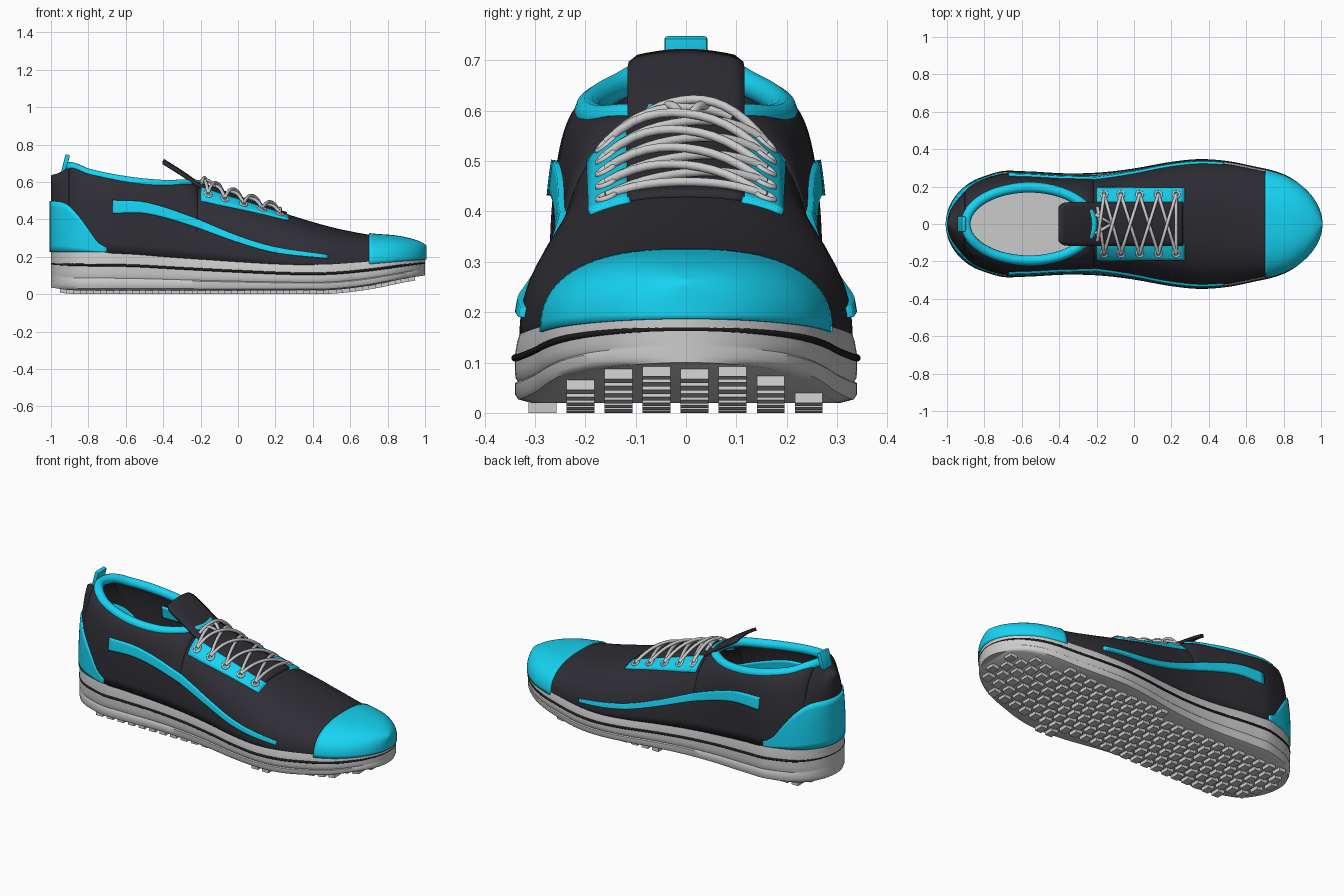
import bpy, bmesh, math
from mathutils import Matrix, Vector

if "Cube" in bpy.data.objects:
    bpy.data.objects.remove(bpy.data.objects["Cube"])


def material(name, rgb):
    m = bpy.data.materials.new(name)
    m.diffuse_color = (*rgb, 1)
    m.use_nodes = True
    m.node_tree.nodes["Principled BSDF"].inputs["Base Color"].default_value = m.diffuse_color
    return m


DARK = material("dark_fabric", (0.028, 0.027, 0.035))
CYAN = material("cyan_trim", (0.008, 0.66, 0.9))
BLACK = material("black_line", (0.012, 0.012, 0.012))


# Smooth interpolation through (x, value) points
def interp(pts):
    n = len(pts)

    def slope(i):
        a, b = pts[max(i - 1, 0)], pts[min(i + 1, n - 1)]
        return (b[1] - a[1]) / (b[0] - a[0])

    def f(x):
        x = min(max(x, pts[0][0]), pts[-1][0])
        i = next(k for k in range(n - 1) if x <= pts[k + 1][0])
        (x0, y0), (x1, y1) = pts[i], pts[i + 1]
        h = x1 - x0
        t = (x - x0) / h
        return ((2 * t**3 - 3 * t**2 + 1) * y0 + (t**3 - 2 * t**2 + t) * h * slope(i)
                + (3 * t**2 - 2 * t**3) * y1 + (t**3 - t**2) * h * slope(i + 1))
    return f


# Shoe shape as functions of the length position x
bulge = interp([(-1, .49), (-.9, .46), (-.8, .417), (-.7, .388), (-.6, .344), (-.4, .289), (-.2, .273), (0, .29),
                (.2, .332), (.35, .363), (.5, .381), (.65, .395), (.75, .42), (.85, .446), (1, .46)])
sole_bottom = interp([(-1, .035), (-.9, .022), (-.8, .02), (.3, .02), (.5, .022), (.7, .045), (.9, .085), (1, .1)])
sole_top = interp([(-1, .24), (-.6, .235), (-.3, .21), (0, .185), (.3, .165), (.5, .166), (.7, .18), (1, .207)])
crown = interp([(-1, .63), (-.95, .645), (-.9, .68), (-.8, .645), (-.6, .605), (-.4, .585), (-.22, .585), (-.1, .545),
                (.1, .475), (.25, .425), (.5, .352), (.7, .312), (.85, .298), (.95, .275), (1, .25)])
HX, HR, HY, END, P = -.56, .34, .195, .993, 2.5      # collar opening, upper end, section exponent


def width(x):
    return math.sqrt(max(0, 1 - x * x)) * bulge(x)


def upper_frame(x):
    ye = HY * math.sqrt(max(0, 1 - ((x - HX) / HR) ** 2))
    w = width(x / END) * .955 if abs(x) < END - 1e-6 else 0
    return max(w, ye), ye, sole_top(x) - .02, crown(x)


def upper_point(x, v):
    w, ye, zb, zt = upper_frame(x)
    c, s = math.cos(v * math.pi / 2), math.sin(v * math.pi / 2)
    return x, ye + (w - ye) * max(c, 0) ** (2 / P) if v < 1 else ye, zb + (zt - zb) * s ** (2 / P)


def side_point(x, z):
    w, ye, zb, zt = upper_frame(x)
    s = min(max((z - zb) / (zt - zb), 0), 1)
    return x, ye + (w - ye) * (1 - s ** P) ** (1 / P), z


def top_z(x, y):
    w, ye, zb, zt = upper_frame(x)
    return zb + (zt - zb) * max(0, 1 - (abs(y) / w) ** P) ** (1 / P)


def spaced(a, b, n):
    return [(a + b) / 2 - (b - a) / 2 * math.cos(math.pi * i / n) for i in range(n + 1)]


def even(a, b, n):
    return [a + (b - a) * i / n for i in range(n + 1)]


def finish(name, bm, mat, angle=40):
    bmesh.ops.remove_doubles(bm, verts=bm.verts, dist=1e-5)
    bmesh.ops.recalc_face_normals(bm, faces=bm.faces)
    me = bpy.data.meshes.new(name)
    bm.to_mesh(me)
    bm.free()
    ob = bpy.data.objects.new(name, me)
    bpy.context.collection.objects.link(ob)
    if mat:
        me.materials.append(mat)
    bpy.ops.object.select_all(action='DESELECT')
    ob.select_set(True)
    bpy.context.view_layer.objects.active = ob
    bpy.ops.object.shade_smooth_by_angle(angle=math.radians(angle))
    return ob


def grid(name, rows, mat, closed=False, mirror=False, thick=0):
    bm = bmesh.new()
    vs = [[bm.verts.new(p) for p in r] for r in rows]
    m = len(rows[0])
    for a, b in zip(vs, vs[1:]):
        for j in range(m if closed else m - 1):
            k = (j + 1) % m
            bm.faces.new((a[j], a[k], b[k], b[j]))
    ob = finish(name, bm, mat)
    if mirror:
        mod = ob.modifiers.new("mirror", 'MIRROR')
        mod.use_axis = (False, True, False)
        mod.merge_threshold = .0005
    if thick:
        mod = ob.modifiers.new("thickness", 'SOLIDIFY')
        mod.thickness, mod.offset = thick, 0
    return ob


def tube(name, paths, r, mat=None, cyclic=False):
    cu = bpy.data.curves.new(name, 'CURVE')
    cu.dimensions, cu.bevel_depth, cu.bevel_resolution, cu.use_fill_caps = '3D', r, 3, True
    for pts in paths:
        sp = cu.splines.new('POLY')
        sp.points.add(len(pts) - 1)
        for p, co in zip(sp.points, pts):
            p.co = (*co, 1)
        sp.use_cyclic_u, sp.use_smooth = cyclic, True
    if mat:
        cu.materials.append(mat)
    ob = bpy.data.objects.new(name, cu)
    bpy.context.collection.objects.link(ob)
    bpy.ops.object.select_all(action='DESELECT')
    ob.select_set(True)
    bpy.context.view_layer.objects.active = ob
    bpy.ops.object.convert(target='MESH')


# Sole: closed cross-sections lofted from heel to toe
half = [(.9, 0), (.98, .05), (1, .12), (1, .27), (.982, .3), (.995, .34), (1, .45), (1, .65), (.985, .85), (.965, 1)]
rows = []
for x in spaced(-1, 1, 80):
    w, b, t = width(x) if abs(x) < 1 else 0, sole_bottom(x), sole_top(x)
    sec = [(s * w, b + f * (t - b)) for s, f in half]
    rows.append([(x, y, z) for y, z in sec] + [(x, -y, z) for y, z in reversed(sec)])
grid("sole", rows, None, closed=True)

# Dark line round the sole
line = []
for x in spaced(-1, 1, 80):
    z = sole_bottom(x) + .62 * (sole_top(x) - sole_bottom(x))
    line.append((x * .994, width(x), z))
tube("sole_line", [line + [(x, -y, z) for x, y, z in line[-2:0:-1]]], .007, BLACK, True)

# Tread blocks, staggered between columns
bm = bmesh.new()
for c in range(8):
    y = -.285 + .0755 * c
    for k in range(27):
        x = -.93 + .07 * k + .035 * (c % 2)
        if abs(x) < .94 and abs(y) + .025 < width(x) * .92:
            tilt = math.atan2(sole_bottom(x + .02) - sole_bottom(x - .02), .04)
            bmesh.ops.create_cube(bm, size=1, matrix=Matrix.Translation((x, y, sole_bottom(x) - .005))
                                  @ Matrix.Rotation(-tilt, 4, 'Y') @ Matrix.Diagonal((.042, .055, .03, 1)))
finish("tread", bm, None)

# Upper shell with collar opening
xs = spaced(-END, HX - HR, 14) + spaced(HX - HR, HX + HR, 36)[1:] + spaced(HX + HR, END, 50)[1:]
vs = even(0, 1, 20)
grid("upper", [[upper_point(x, v) for v in vs] for x in xs], DARK, mirror=True, thick=.012)

# Toe cap, heel counter, side stripes and lace panels follow the upper
xs = [.7 + (END - .7) * math.sin(t * math.pi / 2) for t in even(0, 1, 24)]
grid("toe_cap", [[upper_point(x, v) for v in vs] for x in xs], CYAN, mirror=True, thick=.03)
counter = interp([(-1, .5), (-.92, .485), (-.86, .43), (-.8, .35), (-.75, .28), (-.7, .25)])
xs = [-.7 - (END - .7) * math.sin(t * math.pi / 2) for t in even(0, 1, 24)]
grid("heel_counter", [[side_point(x, .225 + (counter(x) - .225) * v) for v in even(0, 1, 8)] for x in xs],
     CYAN, mirror=True, thick=.028)
hi = interp([(-.67, .5), (-.5, .49), (-.3, .43), (0, .31), (.2, .25), (.48, .207)])
lo = interp([(-.67, .43), (-.5, .43), (-.3, .38), (0, .275), (.2, .22), (.48, .188)])
grid("side_stripe", [[side_point(x, lo(x) + (hi(x) - lo(x)) * v) for v in even(0, 1, 6)]
                     for x in even(-.67, .48, 40)], CYAN, mirror=True, thick=.036)
grid("lace_panel", [[(x, y, top_z(x, y) + .006) for y in even(.11, .19, 6)] for x in even(-.2, .27, 16)],
     CYAN, mirror=True, thick=.02)

# Padded collar
ring = [2 * math.pi * i / 64 for i in range(64)]
tube("collar", [[(HX + HR * math.cos(a), HY * math.sin(a), crown(HX + HR * math.cos(a))) for a in ring]],
     .027, CYAN, True)

# Tongue
tong = interp([(-.4, .715), (-.3, .652), (-.2, .585), (-.1, .552), (.1, .482), (.26, .427)])
rows = []
for x in even(-.4, .26, 30):
    w = .115 - .02 * max(0, (-.375 - x) / .025)
    rows.append([(x, w * v, tong(x) - .012 * v * v if x < -.2 else top_z(x, w * v) + .008) for v in even(-1, 1, 10)])
grid("tongue", rows, DARK, thick=.018)

# Heel pull tab
bm = bmesh.new()
bmesh.ops.create_cube(bm, size=1, matrix=Matrix.Translation((-.922, 0, .698)) @ Matrix.Rotation(.25, 4, 'Y')
                      @ Matrix.Diagonal((.024, .085, .1, 1)))
bmesh.ops.bevel(bm, geom=bm.edges[:], offset=.006, segments=2, affect='EDGES', profile=.5)
finish("heel_pull_tab", bm, CYAN)

# Eyelets and crossed laces
EX, EY = [-.16, -.07, .03, .13, .225], .158
rings = []
for x in EX:
    for s in (-1, 1):
        rings.append([(x + .017 * math.cos(a), s * EY + .017 * math.sin(a),
                       top_z(x + .017 * math.cos(a), EY + s * .017 * math.sin(a)) + .019) for a in ring[::4]])
tube("eyelets", rings, .006, None, True)


def lace(a, b, lift):
    out = []
    for t in even(0, 1, 12):
        x, y = a[0] + (b[0] - a[0]) * t, a[1] + (b[1] - a[1]) * t
        out.append((x, y, top_z(x, y) + .02 + lift * math.sin(math.pi * t)))
    return out


paths = [lace((EX[4], -EY), (EX[4], EY), .006)]
for a, b in zip(EX, EX[1:]):
    for s in (-1, 1):
        paths.append(lace((a, -s * EY), (b, s * EY), .016 + .008 * s))
for s in (-1, 1):
    paths.append(lace((EX[0], s * EY), (-.195, -s * .09), .02 + .008 * s))
    paths.append(lace((-.12, 0), (-.205, s * .05), .02))
tube("laces", paths, .009)
